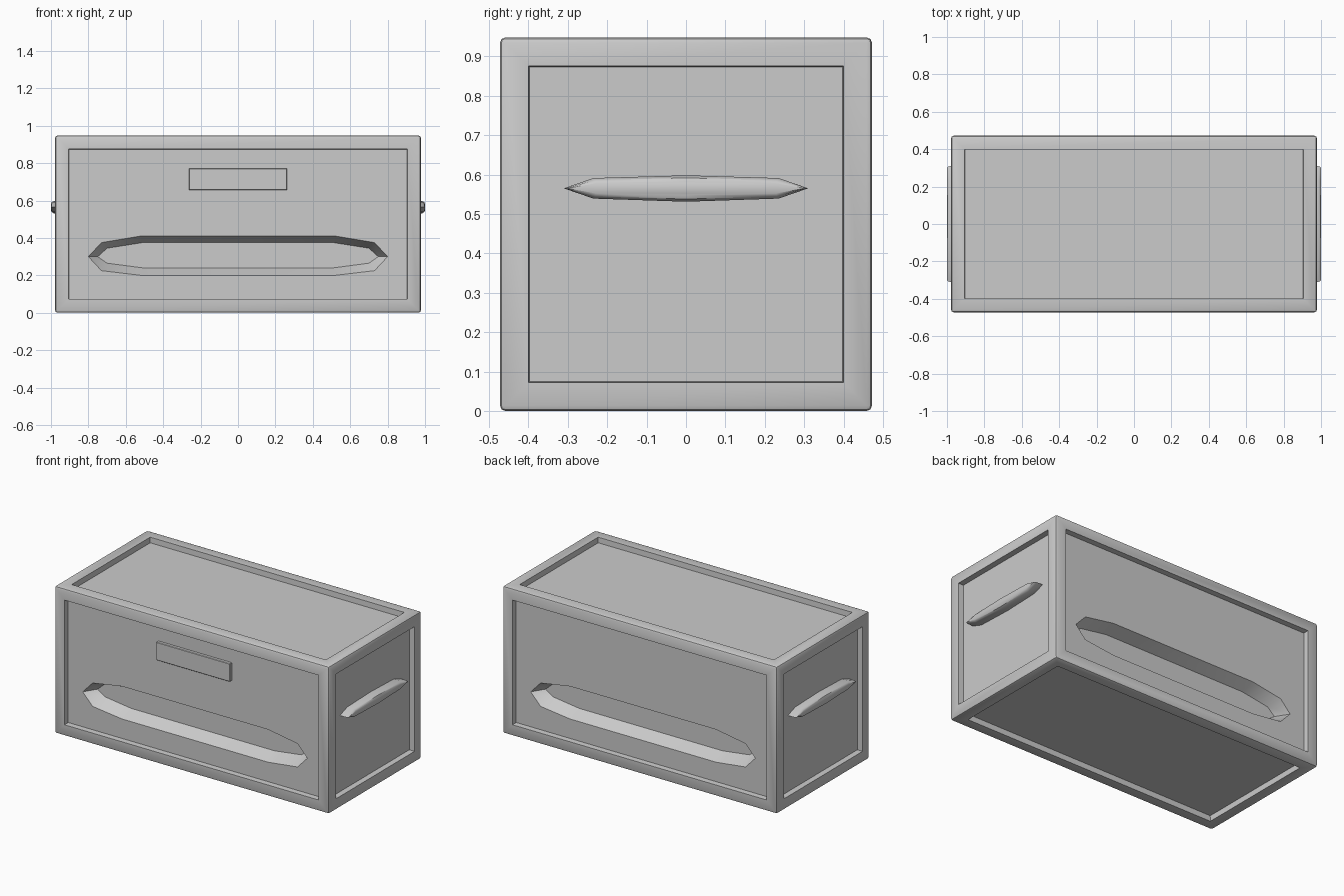
import bpy, bmesh, math

if "Cube" in bpy.data.objects:
    bpy.data.objects.remove(bpy.data.objects["Cube"])

W, D, H = 0.978, 0.472, 0.948     # half width, half depth, height
FRAME, RECESS = 0.1, 0.035


def finish(bm, name):
    bmesh.ops.recalc_face_normals(bm, faces=bm.faces[:])
    mesh = bpy.data.meshes.new(name)
    bm.to_mesh(mesh)
    bm.free()
    ob = bpy.data.objects.new(name, mesh)
    bpy.context.collection.objects.link(ob)
    return ob


def activate(ob):
    bpy.ops.object.select_all(action='DESELECT')
    ob.select_set(True)
    bpy.context.view_layer.objects.active = ob


def box(lo, hi, bevel, segments=2):
    bm = bmesh.new()
    bmesh.ops.create_cube(bm, size=1)
    for v in bm.verts:
        v.co = [(a + b) / 2 + c * (b - a) for a, b, c in zip(lo, hi, v.co)]
    bmesh.ops.bevel(bm, geom=bm.edges[:], offset=bevel, segments=segments,
                    profile=0.5, affect='EDGES')
    return bm


def loft(rings, name):
    bm = bmesh.new()
    loops = [[bm.verts.new(p) for p in ring] for ring in rings]
    n = len(loops[0])
    for a, b in zip(loops, loops[1:]):
        for i in range(n):
            bm.faces.new((a[i], a[(i + 1) % n], b[(i + 1) % n], b[i]))
    bm.faces.new(loops[0])
    bm.faces.new(loops[-1])
    return finish(bm, name)


def mirrored(half):
    # closes a left-right symmetric outline listed from top to bottom
    return half + [(-u, v) for u, v in reversed(half) if u > 0]


# crate body with a recessed panel on each of its six sides
bevel = 0.014
bm = box((-W, -D, 0), (W, D, H), bevel)
panels = sorted(bm.faces, key=lambda f: -f.calc_area())[:6]
bmesh.ops.inset_individual(bm, faces=panels, thickness=FRAME - bevel - 0.003)
bmesh.ops.inset_individual(bm, faces=panels, thickness=0.003, depth=-RECESS)
crate = finish(bm, "crate_body")

# long scooped hollows in the front and back panels
outer = mirrored([(0.52, 0.41), (0.73, 0.375), (0.8, 0.3), (0.73, 0.225), (0.52, 0.2)])
inner = mirrored([(0.51, 0.375), (0.70, 0.345), (0.75, 0.3), (0.70, 0.265), (0.51, 0.24)])
face_y = D - RECESS
for s in (-1, 1):
    cutter = loft([[(x, s * y, z) for x, z in ring] for y, ring in
                   ((D + 0.05, outer), (face_y, outer), (face_y - 0.08, inner))],
                  "hollow_cutter")
    cutter.hide_render = True
    mod = crate.modifiers.new("hollow", 'BOOLEAN')
    mod.operation, mod.solver, mod.object = 'DIFFERENCE', 'EXACT', cutter
    activate(crate)
    bpy.ops.object.modifier_apply(modifier=mod.name)
    bpy.data.objects.remove(cutter)

# name plate on the front
plate = finish(box((-0.262, -face_y - 0.02, 0.655), (0.262, -face_y + 0.01, 0.772),
                   0.003, 1), "front_plate")

# slim pointed handles on both ends
lens = mirrored([(0, 0.033), (0.235, 0.026), (0.31, 0), (0.235, -0.026), (0, -0.034)])
parts = [crate, plate]
for s, side in ((-1, "left"), (1, "right")):
    rings = [[(s * x, u * ku, 0.565 + v * kv) for u, v in lens]
             for x, ku, kv in ((W - RECESS - 0.01, 1, 1), (0.984, 1, 1),
                               (0.996, 0.985, 0.8), (1.0, 0.97, 0.5))]
    parts.append(loft(rings, side + "_handle"))

for ob in parts:
    activate(ob)
    bpy.ops.object.shade_smooth_by_angle(angle=math.radians(35))
